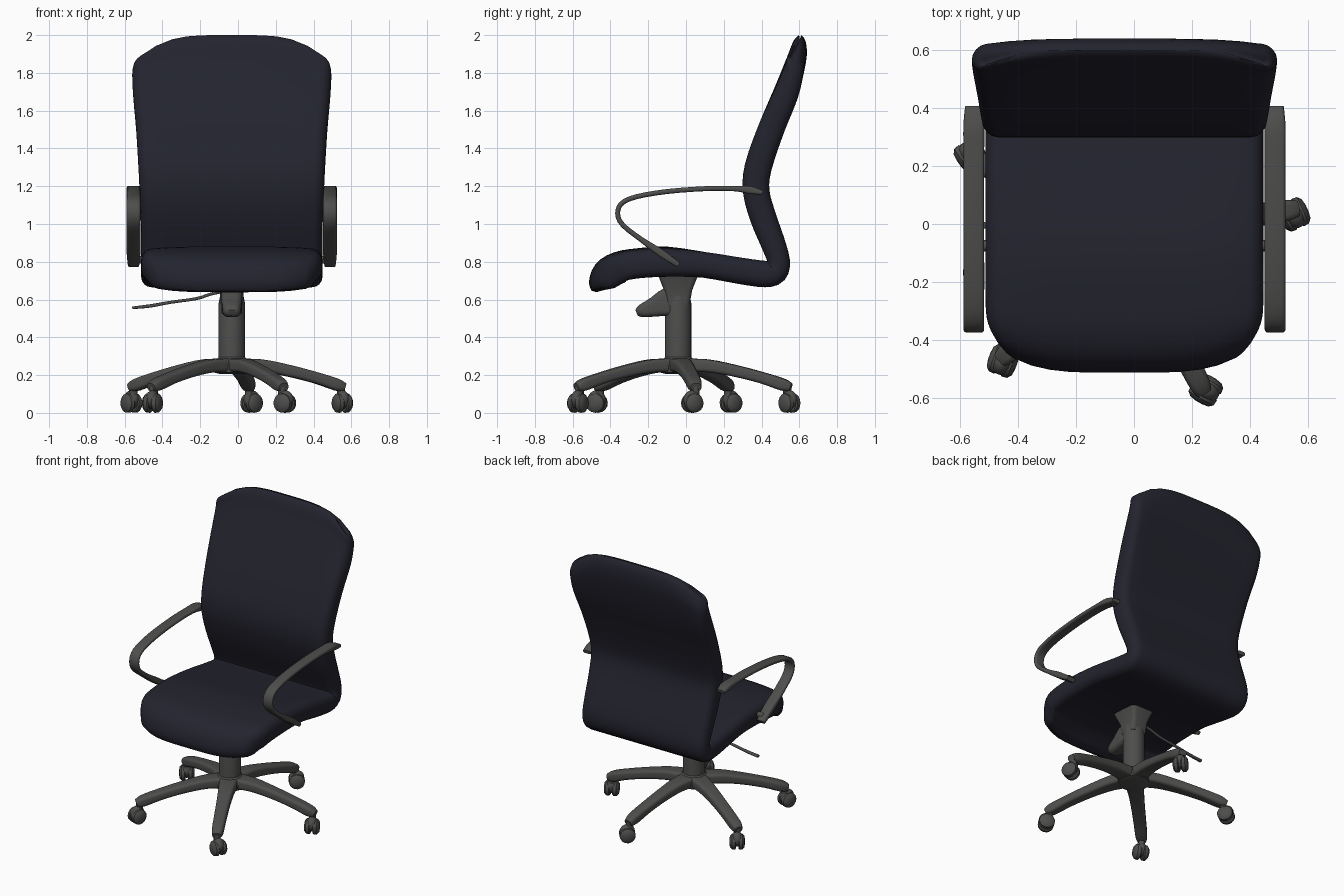
import bpy, bmesh, math
from mathutils import Vector, Matrix

if "Cube" in bpy.data.objects:
    bpy.data.objects.remove(bpy.data.objects["Cube"])


def material(name, rgb):
    m = bpy.data.materials.new(name)
    m.use_nodes = True
    m.diffuse_color = (*rgb, 1)
    m.node_tree.nodes["Principled BSDF"].inputs["Base Color"].default_value = (*rgb, 1)
    return m


FABRIC = material("navy fabric", (0.017, 0.017, 0.028))
PLASTIC = material("grey plastic", (0.075, 0.075, 0.073))
UP = Vector((0, 0, 1))
CX, CY = -0.033, -0.042


def finish(name, bm, mat, angle=40):
    bmesh.ops.recalc_face_normals(bm, faces=bm.faces)
    mesh = bpy.data.meshes.new(name)
    bm.to_mesh(mesh)
    bm.free()
    mesh.materials.append(mat)
    mesh.shade_smooth()
    mesh.set_sharp_from_angle(angle=math.radians(angle))
    ob = bpy.data.objects.new(name, mesh)
    bpy.context.collection.objects.link(ob)
    return ob


def smooth_path(pts, steps):
    """Catmull-Rom interpolation of every column of the path."""
    out = []
    for i in range(len(pts) - 1):
        a, b, c, d = (pts[max(0, min(len(pts) - 1, i + k))] for k in (-1, 0, 1, 2))
        for j in range(steps):
            t = j / steps
            out.append([0.5 * (2 * q + (r - p) * t + (2 * p - 5 * q + 4 * r - s) * t * t
                               + (3 * q - p - 3 * r + s) * t ** 3)
                        for p, q, r, s in zip(a, b, c, d)])
    return out + [list(pts[-1])]


def loft(name, rings, mat, angle=40):
    bm = bmesh.new()
    rows = [[bm.verts.new(p) for p in ring] for ring in rings]
    n = len(rows[0])
    for a, b in zip(rows, rows[1:]):
        for i in range(n):
            bm.faces.new((a[i], a[(i + 1) % n], b[(i + 1) % n], b[i]))
    bm.faces.new(rows[0])
    bm.faces.new(rows[-1])
    return finish(name, bm, mat, angle)


def section(w, t, r, across):
    """Rounded rectangle, with extra points along its long sides."""
    r = min(r, w * 0.98, t * 0.98)
    half = [(w - r + r * math.cos(a), t - r + r * math.sin(a))
            for a in (math.pi / 8 * k for k in range(5))]
    half += [((w - r) * (1 - 2 * k / across), t) for k in range(1, across)]
    half += [(-x, y) for x, y in half[4::-1]]
    return half + [(-x, -y) for x, y in half]


def sweep(name, path, mat, origin, fwd, side, r, across=2, steps=3):
    """Path rows: distance, height, half width, half thickness, edge shift (2)."""
    path = smooth_path([tuple(p) + (0,) * (6 - len(p)) for p in path], steps)
    rings = []
    for i, (s, z, w, t, ds, dz) in enumerate(path):
        p, q = path[max(i - 1, 0)], path[min(i + 1, len(path) - 1)]
        tan = Vector((q[0] - p[0], q[1] - p[1])).normalized()
        ring = []
        for x, n in section(max(w, .004), max(t, .004), r, across):
            u = abs(x / w) ** 4
            ring.append(origin + side * x + fwd * (s - tan.y * n + ds * u)
                        + UP * (z + tan.x * n + dz * u))
        rings.append(ring)
    return loft(name, rings, mat)


def lathe(name, profile, mat, origin, axis=UP, segs=20):
    rot = UP.rotation_difference(axis)
    rings = [[origin + rot @ Vector((r * math.cos(a), r * math.sin(a), h))
              for a in (math.tau * k / segs for k in range(segs))] for r, h in profile]
    return loft(name, rings, mat)


X, Y = Vector((1, 0, 0)), Vector((0, 1, 0))

# One-piece padded seat and backrest
sweep("seat_and_backrest", [
    (-.487, .642, .40, .012, .07, .02), (-.474, .675, .43, .045, .08, .01),
    (-.43, .737, .46, .07, .08, 0), (-.36, .778, .475, .075, .04, -.01),
    (-.25, .797, .48, .075, 0, -.015), (-.1, .805, .48, .075, 0, -.015),
    (.1, .783, .48, .068), (.3, .75, .48, .07), (.42, .735, .48, .07),
    (.475, .748, .48, .065), (.49, .805, .48, .06), (.46, .9, .48, .065),
    (.41, 1.03, .482, .07), (.372, 1.17, .488, .07), (.382, 1.3, .494, .072),
    (.45, 1.5, .506, .07), (.53, 1.7, .522, .065, 0, -.02),
    (.585, 1.87, .527, .052, -.02, -.08), (.6, 1.95, .52, .038, -.04, -.11),
    (.604, 1.985, .505, .022, -.045, -.115), (.605, 2.0, .48, .006, -.05, -.12),
], FABRIC, Vector((CX, 0, 0)), Y, X, .055, across=12)

# Looped armrests with their mounting pads
for label, sgn in (("right", -1), ("left", 1)):
    sweep(label + "_armrest", [
        (.405, 1.165, .03, .012), (.34, 1.18, .036, .02), (.25, 1.188, .036, .014),
        (.1, 1.187, .036, .013), (-.1, 1.172, .036, .013), (-.26, 1.145, .036, .013),
        (-.34, 1.11, .036, .013), (-.362, 1.055, .036, .013), (-.335, .995, .036, .013),
        (-.24, .92, .036, .014), (-.13, .845, .036, .02), (-.04, .783, .03, .014),
    ], PLASTIC, Vector((CX + sgn * .52, 0, 0)), Y, X, .012)
    for part, y, z in (("back", .36, 1.175), ("seat", -.075, .81)):
        lathe(f"{label}_armrest_{part}_mount", [(.02, -.07), (.02, .0)], PLASTIC,
              Vector((CX + sgn * .52, y, z)), X * sgn, 12)

# Column, tilt housing and height lever
centre = Vector((CX, CY, 0))
lathe("column", [(.07, .24), (.07, .58), (.06, .63), (.05, .7)], PLASTIC, centre, segs=24)
loft("seat_mount", [[Vector((CX + x, CY + y, z)) for x, y in section(w, d, .025, 2)]
                    for w, d, z in ((.06, .06, .57), (.062, .075, .65), (.09, .11, .74))],
     PLASTIC)
sweep("tilt_housing", [(-.262, .53, .025, .015), (-.24, .538, .045, .033),
                       (-.17, .56, .052, .052), (-.1, .585, .055, .075),
                       (-.04, .59, .05, .075)],
      PLASTIC, Vector((CX, 0, 0)), Y, X, .03)
sweep("height_lever", [(-.04, .65, .008, .008), (-.14, .63, .008, .008),
                       (-.22, .605, .008, .008), (-.36, .585, .008, .008),
                       (-.46, .567, .009, .009), (-.56, .556, .013, .007)],
      PLASTIC, Vector((0, -.005, 0)), X, Y, .006)

# Five-legged star base
lathe("base_hub", [(.06, .205), (.1, .215), (.105, .25), (.085, .28), (.07, .295)],
      PLASTIC, centre, segs=25)
swivels = (-65, 40, 125, 250, 330)
for i in range(5):
    a = math.radians(9 + 72 * i)
    fwd = Vector((math.cos(a), math.sin(a), 0))
    side = UP.cross(fwd)
    sweep(f"base_leg_{i + 1}", [
        (0, .25, .065, .036), (.15, .25, .052, .034), (.3, .224, .044, .031),
        (.45, .186, .04, .03), (.56, .15, .037, .032), (.605, .135, .028, .022),
    ], PLASTIC, centre, fwd, side, .02)

    # Twin-wheel castor under the leg tip
    tip = centre + fwd * .585
    lathe(f"castor_stem_{i + 1}", [(.022, .07), (.022, .15)], PLASTIC, tip, segs=12)
    b = math.radians(swivels[i])
    roll = Vector((math.cos(b), math.sin(b), 0))
    axle = UP.cross(roll)
    hub = tip + roll * .018 + UP * .052
    for k, s in enumerate((-1, 1)):
        lathe(f"castor_wheel_{i + 1}_{'ab'[k]}",
              [(.045, .008), (.052, .014), (.05, .034), (.036, .046), (.012, .05)],
              PLASTIC, hub, axle * s, 16)
    bm = bmesh.new()
    bmesh.ops.create_uvsphere(bm, u_segments=14, v_segments=8, radius=1)
    frame = Matrix((roll, axle, UP)).transposed().to_4x4()
    bm.transform(Matrix.Translation(hub + UP * .018) @ frame
                 @ Matrix.Diagonal((.05, .036, .05, 1)))
    finish(f"castor_hood_{i + 1}", bm, PLASTIC)
